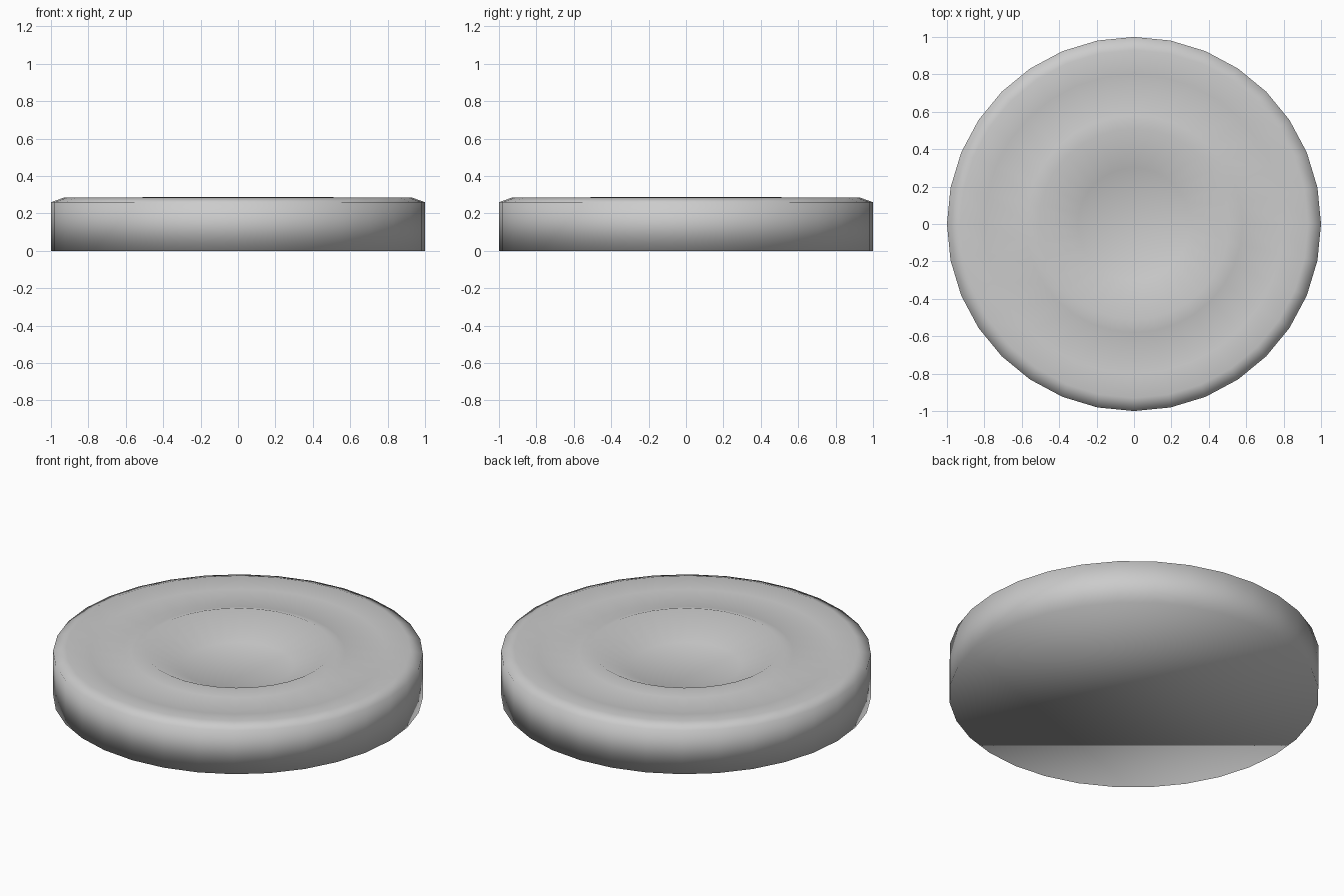
import bpy, bmesh
from math import sin, cos, pi

if "Cube" in bpy.data.objects:
    bpy.data.objects.remove(bpy.data.objects["Cube"])

SIDES = 32
# (radius, height) from the bottom rim, over the raised ring, into the centre dish
PROFILE = [(1.0, 0.0), (1.0, 0.26), (0.93, 0.285), (0.80, 0.265),
           (0.58, 0.262), (0.51, 0.287), (0.30, 0.18)]

# Disc body: stacked rings bridged with quads, capped at both ends
bm = bmesh.new()
rings = [[bm.verts.new((r * cos(2 * pi * i / SIDES), r * sin(2 * pi * i / SIDES), z))
          for i in range(SIDES)] for r, z in PROFILE]
for lower, upper in zip(rings, rings[1:]):
    for i in range(SIDES):
        j = (i + 1) % SIDES
        bm.faces.new((lower[i], lower[j], upper[j], upper[i]))
bm.faces.new(rings[0][::-1])
bm.faces.new(rings[-1])

# Fully smooth shading, including the underside
for f in bm.faces:
    f.smooth = True
mesh = bpy.data.meshes.new("dished_disc")
bm.to_mesh(mesh)
bm.free()
disc = bpy.data.objects.new("dished_disc", mesh)
bpy.context.collection.objects.link(disc)
